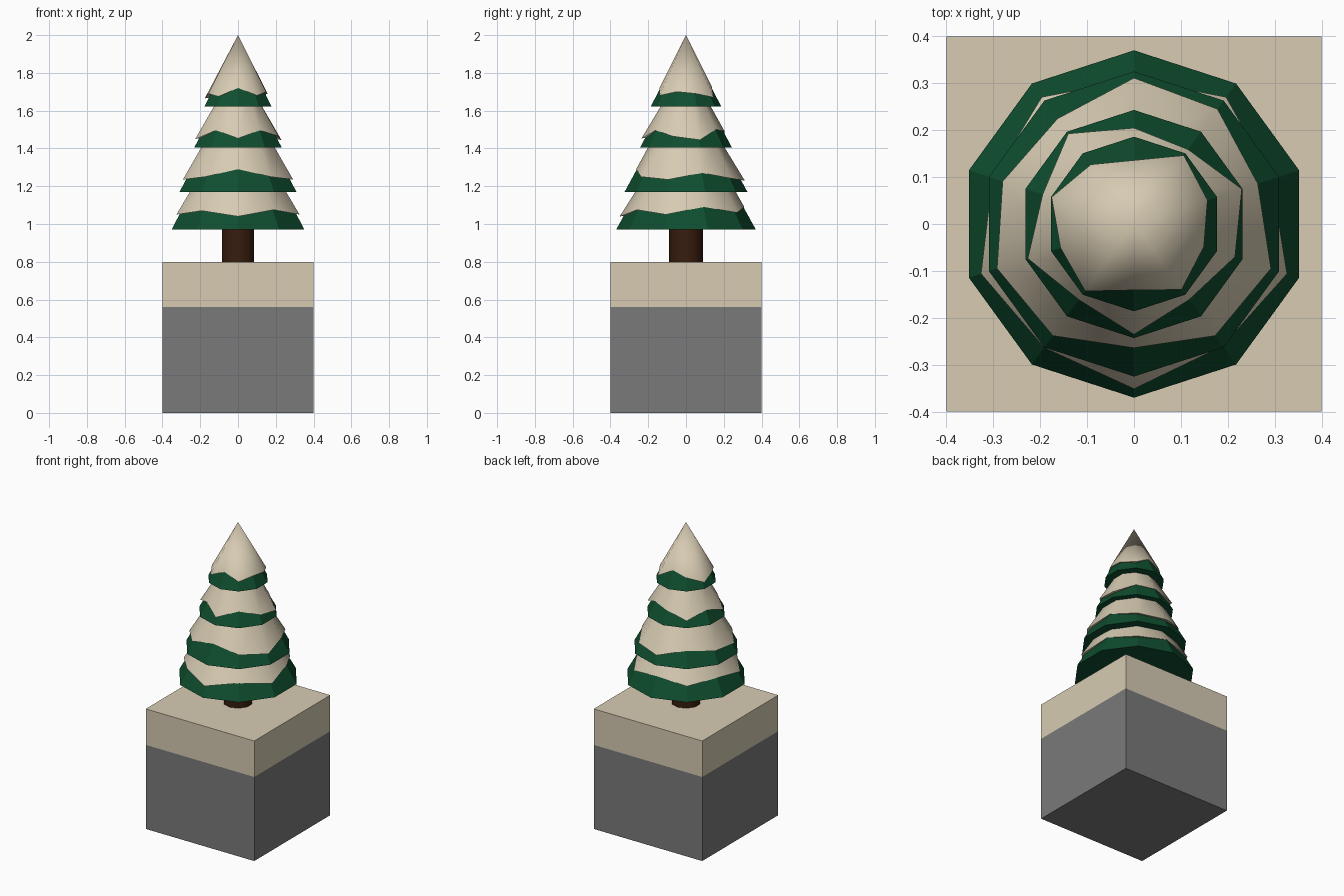
import bpy, bmesh, math

if "Cube" in bpy.data.objects:
    bpy.data.objects.remove(bpy.data.objects["Cube"])

def material(name, rgb):
    m = bpy.data.materials.new(name)
    m.diffuse_color = (*rgb, 1)
    m.use_nodes = True
    m.node_tree.nodes["Principled BSDF"].inputs["Base Color"].default_value = m.diffuse_color
    return m

SNOW = material("cream snow", (0.68, 0.60, 0.45))
STONE = material("grey stone", (0.195, 0.195, 0.195))
GREEN = material("dark green", (0.0045, 0.075, 0.028))
BARK = material("dark bark", (0.038, 0.012, 0.004))
SIDES = 10

def finish(name, bm, mats, smooth=None):
    bmesh.ops.recalc_face_normals(bm, faces=bm.faces)
    me = bpy.data.meshes.new(name)
    bm.to_mesh(me)
    bm.free()
    ob = bpy.data.objects.new(name, me)
    bpy.context.collection.objects.link(ob)
    for m in mats:
        me.materials.append(m)
    if smooth:
        bpy.ops.object.select_all(action='DESELECT')
        ob.select_set(True)
        bpy.context.view_layer.objects.active = ob
        bpy.ops.object.shade_smooth_by_angle(angle=math.radians(smooth))
    return ob

def loft(name, rings, mat, cap_bottom=True, cap_top=True, apex=None, smooth=None):
    """Skin rings of (radius, height) pairs; ring points start at the front."""
    bm = bmesh.new()
    loops = []
    for ring in rings:
        loop = []
        for k, (r, z) in enumerate(ring):
            a = math.radians(-90 + 360 / SIDES * k)
            loop.append(bm.verts.new((r * math.cos(a), r * math.sin(a), z)))
        loops.append(loop)
    for lo, hi in zip(loops, loops[1:]):
        for k in range(SIDES):
            n = (k + 1) % SIDES
            bm.faces.new((lo[k], lo[n], hi[n], hi[k]))
    if cap_bottom:
        bm.faces.new(loops[0][::-1])
    if apex is not None:
        tip = bm.verts.new((0, 0, apex))
        for k in range(SIDES):
            bm.faces.new((loops[-1][k], loops[-1][(k + 1) % SIDES], tip))
    elif cap_top:
        bm.faces.new(loops[-1])
    return finish(name, bm, [mat], smooth)

# Ground block: stone below, snow layer above
bm = bmesh.new()
bmesh.ops.create_cube(bm, size=0.8)
bmesh.ops.translate(bm, verts=bm.verts, vec=(0, 0, 0.4))
bmesh.ops.bisect_plane(bm, geom=bm.verts[:] + bm.edges[:] + bm.faces[:],
                       plane_co=(0, 0, 0.56), plane_no=(0, 0, 1))
for f in bm.faces:
    f.material_index = 1 if f.calc_center_median().z > 0.56 else 0
finish("ground_block", bm, [STONE, SNOW])

# Trunk
loft("trunk", [[(0.09, 0.8)] * SIDES, [(0.09, 1.0)] * SIDES], BARK, smooth=40)

# Tiers: base height, base radius, cone apex, cut height (None = pointed),
# then snow edge heights counter-clockwise from the front
TIERS = [
    (0.97, 0.370, 1.64, 1.24, (1.04, 1.075, 1.05, 1.09, 1.06, 1.09, 1.06, 1.08, 1.05, 1.07)),
    (1.17, 0.325, 1.77, 1.46, (1.29, 1.25, 1.235, 1.27, 1.24, 1.23, 1.27, 1.25, 1.235, 1.25)),
    (1.405, 0.243, 1.86, 1.68, (1.453, 1.496, 1.464, 1.445, 1.50, 1.49, 1.45, 1.49, 1.45, 1.496)),
    (1.623, 0.186, 1.99, None, (1.72, 1.68, 1.70, 1.69, 1.67, 1.73, 1.70, 1.665, 1.69, 1.675)),
]
for i, (z0, r0, tip, cut, edge) in enumerate(TIERS, 1):
    cone = lambda z: r0 * (tip - z) / (tip - z0)
    mean = sum(edge) / SIDES
    # low points of the snow edge stand out further than the high ones
    rim = [(cone(z) + 0.012 + max(-0.008, min(0.008, (mean - z) * 0.3)), z) for z in edge]
    under = [(cone(z + 0.004) - 0.004, z + 0.004) for z in edge]
    base = [(r0, z0)] * SIDES
    if cut:
        top = [(cone(cut), cut)] * SIDES
        loft(f"branches_{i}", [base, top], GREEN)
        loft(f"snow_{i}", [under, rim, [(cone(cut) + 0.003, cut)] * SIDES], SNOW,
             False, False, smooth=50)
    else:
        loft(f"branches_{i}", [base], GREEN, apex=tip - 0.005)
        loft(f"snow_{i}", [under, rim], SNOW, False, apex=2.0, smooth=50)
